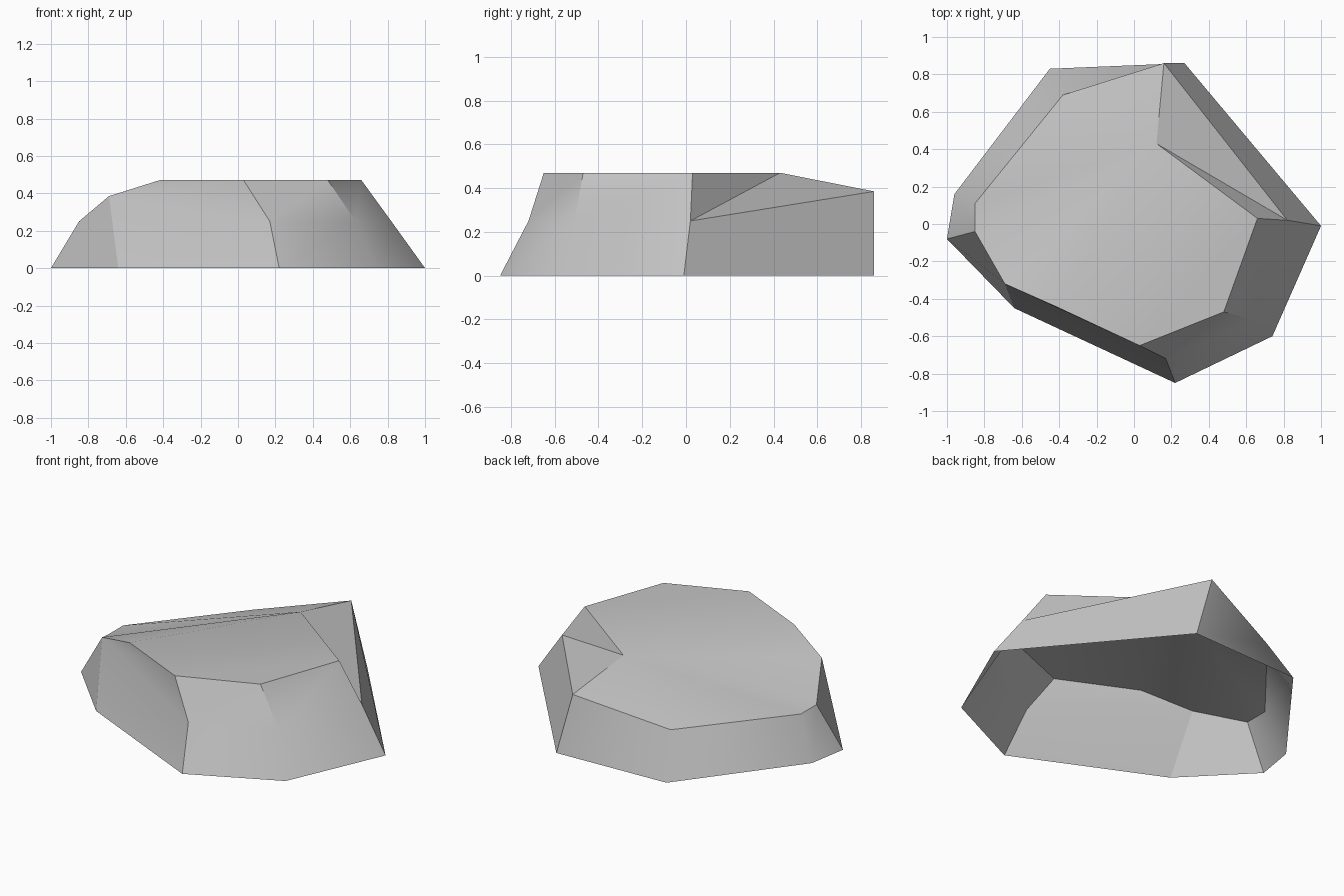
import bpy
import bmesh

cube = bpy.data.objects.get("Cube")
if cube:
    bpy.data.objects.remove(cube, do_unlink=True)

# Stone colour
stone = bpy.data.materials.new("stone_grey")
stone.use_nodes = True
grey = (0.55, 0.55, 0.55, 1.0)
stone.diffuse_color = grey
shader = next(n for n in stone.node_tree.nodes if n.type == "BSDF_PRINCIPLED")
shader.inputs["Base Color"].default_value = grey
shader.inputs["Roughness"].default_value = 0.9

# Corner outlines, anticlockwise from the -x side
FOOT = [(-1, -.08), (-.64, -.45), (.22, -.85), (.74, -.6),
        (1, -.01), (.27, .86), (-.45, .83), (-.96, .16)]
WAIST = [(-.85, -.04), (-.69, -.32), (.17, -.72), (.63, -.51),
         (.82, .02), (.16, .86), (-.38, .69), (-.85, .11)]
CROWN = [(-.42, -.44), (.03, -.65), (.48, -.47), (.66, .03), (.12, .43)]
LOW, HIGH, TOP = .25, .385, .47
PEAKS = (1, 5)   # waist corners that rise higher

bm = bmesh.new()
foot = [bm.verts.new((x, y, 0)) for x, y in FOOT]
waist = [bm.verts.new((x, y, HIGH if i in PEAKS else LOW))
         for i, (x, y) in enumerate(WAIST)]
crown = [bm.verts.new((x, y, TOP)) for x, y in CROWN]
notch = crown[-1]

# Lower walls, open underneath
for i in range(len(foot)):
    j = (i + 1) % len(foot)
    bm.faces.new((foot[i], foot[j], waist[j], waist[i]))

# Upper bands on the front and the +x side
for i in range(3):
    bm.faces.new((waist[i + 1], waist[i + 2], crown[i + 1], crown[i]))

# Chipped notch
bm.faces.new((waist[4], notch, crown[3]))
bm.faces.new((waist[4], waist[5], notch))

# Flat top and the gentle slope falling to the back
bm.faces.new(crown)
bm.faces.new((waist[1], crown[0], notch))
for i in (0, 7, 6, 5):
    bm.faces.new((waist[i], waist[(i + 1) % 8], notch))

# Smooth shading with hard edges, soft only where the stone is worn
soft = [(foot[i], waist[i]) for i in (3, 6, 7)]
soft += [(waist[i], waist[i + 1]) for i in (1, 2, 3)]
soft += [(waist[i], notch) for i in (0, 1, 6, 7)] + [(crown[0], notch)]
soft = {frozenset(pair) for pair in soft}
for face in bm.faces:
    face.smooth = True
for edge in bm.edges:
    edge.smooth = frozenset(edge.verts) in soft

mesh = bpy.data.meshes.new("rock")
bm.to_mesh(mesh)
bm.free()
mesh.materials.append(stone)
rock = bpy.data.objects.new("rock", mesh)
bpy.context.collection.objects.link(rock)
